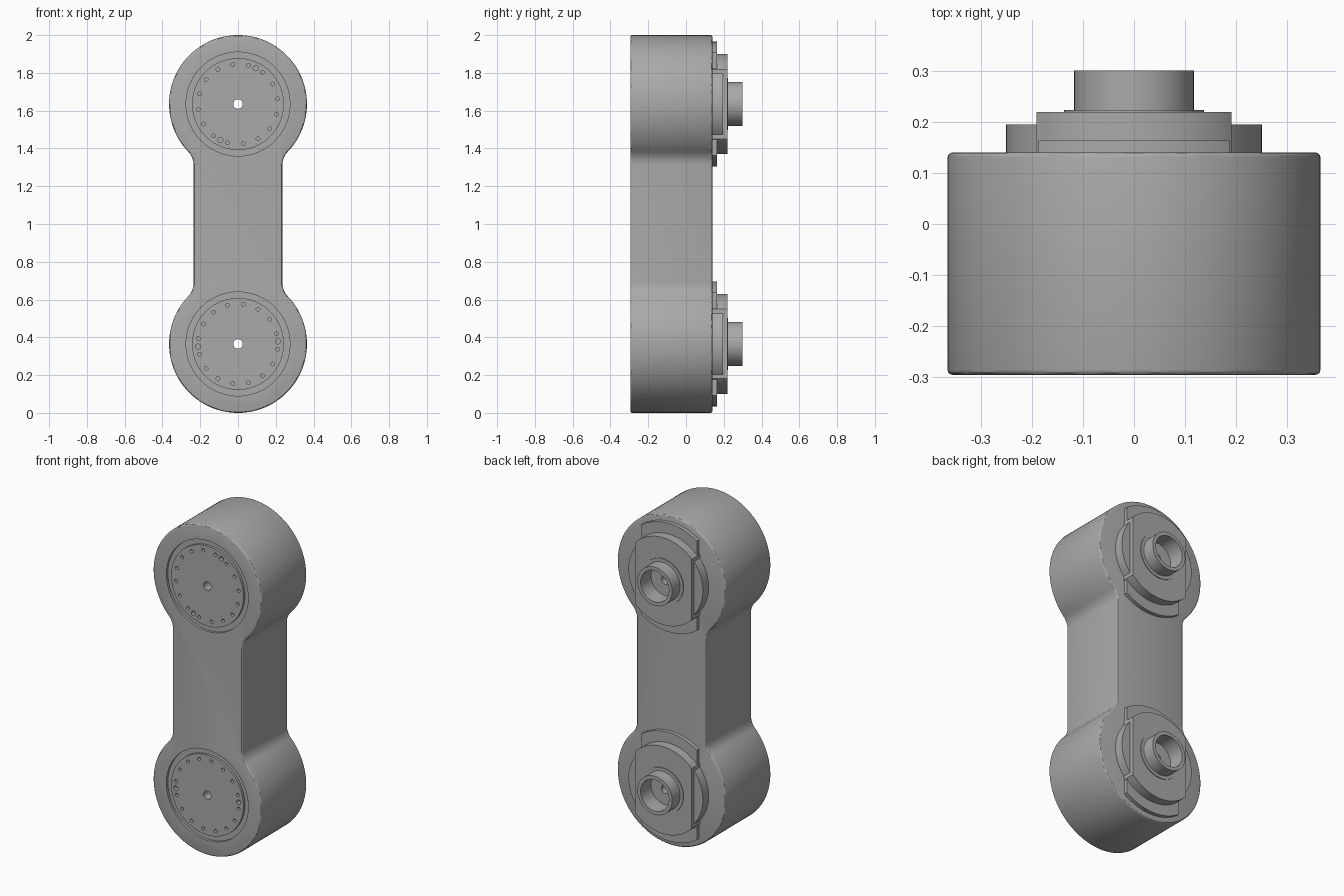
import bpy, bmesh
from math import sin, cos, pi, acos, atan2, sqrt, radians

if "Cube" in bpy.data.objects:
    bpy.data.objects.remove(bpy.data.objects["Cube"], do_unlink=True)

FRONT, BACK = -0.295, 0.14          # body faces
R, WEB, FILLET = 0.365, 0.235, 0.1  # end radius, web half width, neck fillet
LOW, HIGH = R, 2 - R                # joint heights

grey = bpy.data.materials.new("machined grey")
grey.use_nodes = True
colour = (0.4, 0.4, 0.4, 1)
grey.diffuse_color = colour
grey.node_tree.nodes["Principled BSDF"].inputs["Base Color"].default_value = colour


def arc(cx, cz, r, a0, a1, n):
    return [(cx + r * cos(a0 + (a1 - a0) * i / n),
             cz + r * sin(a0 + (a1 - a0) * i / n)) for i in range(n + 1)]


def make_object(name, bm):
    bmesh.ops.recalc_face_normals(bm, faces=bm.faces)
    mesh = bpy.data.meshes.new(name)
    bm.to_mesh(mesh)
    bm.free()
    mesh.materials.append(grey)
    obj = bpy.data.objects.new(name, mesh)
    bpy.context.collection.objects.link(obj)
    return obj


def prism(name, outline, y0, y1):
    """Solid with an xz outline, extruded along y."""
    bm = bmesh.new()
    face = bm.faces.new([bm.verts.new((x, y0, z)) for x, z in outline])
    new = bmesh.ops.extrude_face_region(bm, geom=[face])["geom"]
    bmesh.ops.translate(bm, vec=(0, y1 - y0, 0),
                        verts=[v for v in new if isinstance(v, bmesh.types.BMVert)])
    return make_object(name, bm)


def lathe(bm, profile, x, z, n=64, closed=False):
    """Turn (radius, y) points around a y axis; closed joins the last ring to the first."""
    rings = [[bm.verts.new((x + r * cos(2 * pi * i / n), y, z + r * sin(2 * pi * i / n)))
              for i in range(n)] for r, y in profile]
    pairs = list(zip(rings, rings[1:]))
    if closed:
        pairs.append((rings[-1], rings[0]))
    else:
        bm.faces.new(rings[0])
        bm.faces.new(rings[-1])
    for a, b in pairs:
        for i in range(n):
            j = (i + 1) % n
            bm.faces.new((a[i], a[j], b[j], b[i]))


def clipped_disc(name, r, half, z, y1):
    """Disc with two flat sides at x = +-half."""
    a = acos(half / r)
    return prism(name, arc(0, z, r, a, pi - a, 40) + arc(0, z, r, pi + a, 2 * pi - a, 40),
                 BACK - 0.02, y1)


def finish(obj, cutter=None):
    if cutter:
        mod = obj.modifiers.new("holes", "BOOLEAN")
        mod.operation, mod.solver, mod.object = "DIFFERENCE", "EXACT", cutter
    if obj.modifiers:
        deps = bpy.context.evaluated_depsgraph_get()
        obj.data = bpy.data.meshes.new_from_object(obj.evaluated_get(deps))
        obj.modifiers.clear()
    bpy.ops.object.select_all(action="DESELECT")
    obj.select_set(True)
    bpy.context.view_layer.objects.active = obj
    bpy.ops.object.shade_smooth_by_angle(angle=radians(30))


# Body outline: two round ends joined by a filleted web
drop = sqrt((R + FILLET) ** 2 - (WEB + FILLET) ** 2)
tilt = atan2(drop, WEB + FILLET)
quarter = (arc(0, HIGH, R, pi / 2, -tilt, 40)
           + arc(WEB + FILLET, HIGH - drop, FILLET, pi - tilt, pi, 10)[1:])
right = quarter + [(x, 2 - z) for x, z in reversed(quarter)]
outline = right + [(-x, z) for x, z in reversed(right[1:-1])]
body = prism("link_body", outline, FRONT, BACK)
bevel = body.modifiers.new("rounded_rim", "BEVEL")
bevel.width, bevel.segments, bevel.angle_limit = 0.01, 3, radians(40)

# Cutters: stepped bore, ring groove and bolt holes of each joint
bores, pockets = bmesh.new(), bmesh.new()
for z, turn in ((HIGH, 52.5), (LOW, -7.5)):
    lathe(bores, [(0.025, -0.4), (0.025, 0.2), (0.095, 0.2), (0.095, 0.4)], 0, z)
    lathe(pockets, [(0.243, -0.4), (0.275, -0.4), (0.275, FRONT + 0.015),
                    (0.243, FRONT + 0.015)], 0, z, 96, True)
    holes = [(turn + 22.5 * k, 0.01) for k in range(16)]
    holes += [(turn + 11.25 + 180 * k, 0.014) for k in range(2)]
    for angle, r in holes:
        a = radians(angle)
        lathe(pockets, [(r, -0.4), (r, FRONT + 0.025)],
              0.212 * cos(a), z + 0.212 * sin(a), 16)
bore_cutter = make_object("bore_cutter", bores)
pocket_cutter = make_object("pocket_cutter", pockets)
for c in (bore_cutter, pocket_cutter):
    c.hide_render = True

finish(body, pocket_cutter)
finish(body, bore_cutter)

# Rear drive housing of each joint
for side, z in (("upper", HIGH), ("lower", LOW)):
    finish(clipped_disc(side + "_mount_plate", 0.33, 0.187, z, 0.163), bore_cutter)
    finish(clipped_disc(side + "_drive_housing", 0.265, 0.191, z, 0.219), bore_cutter)
    bm = bmesh.new()
    lathe(bm, [(0.25, BACK - 0.02), (0.25, 0.195)], 0, z, 96)
    finish(make_object(side + "_drive_disc", bm), bore_cutter)
    bm = bmesh.new()
    lathe(bm, [(0.095, 0.21), (0.137, 0.21), (0.137, 0.2235), (0.117, 0.2235),
               (0.117, 0.3), (0.095, 0.3)], 0, z, 64, True)
    finish(make_object(side + "_shaft_collar", bm))

for c in (bore_cutter, pocket_cutter):
    bpy.data.objects.remove(c, do_unlink=True)
